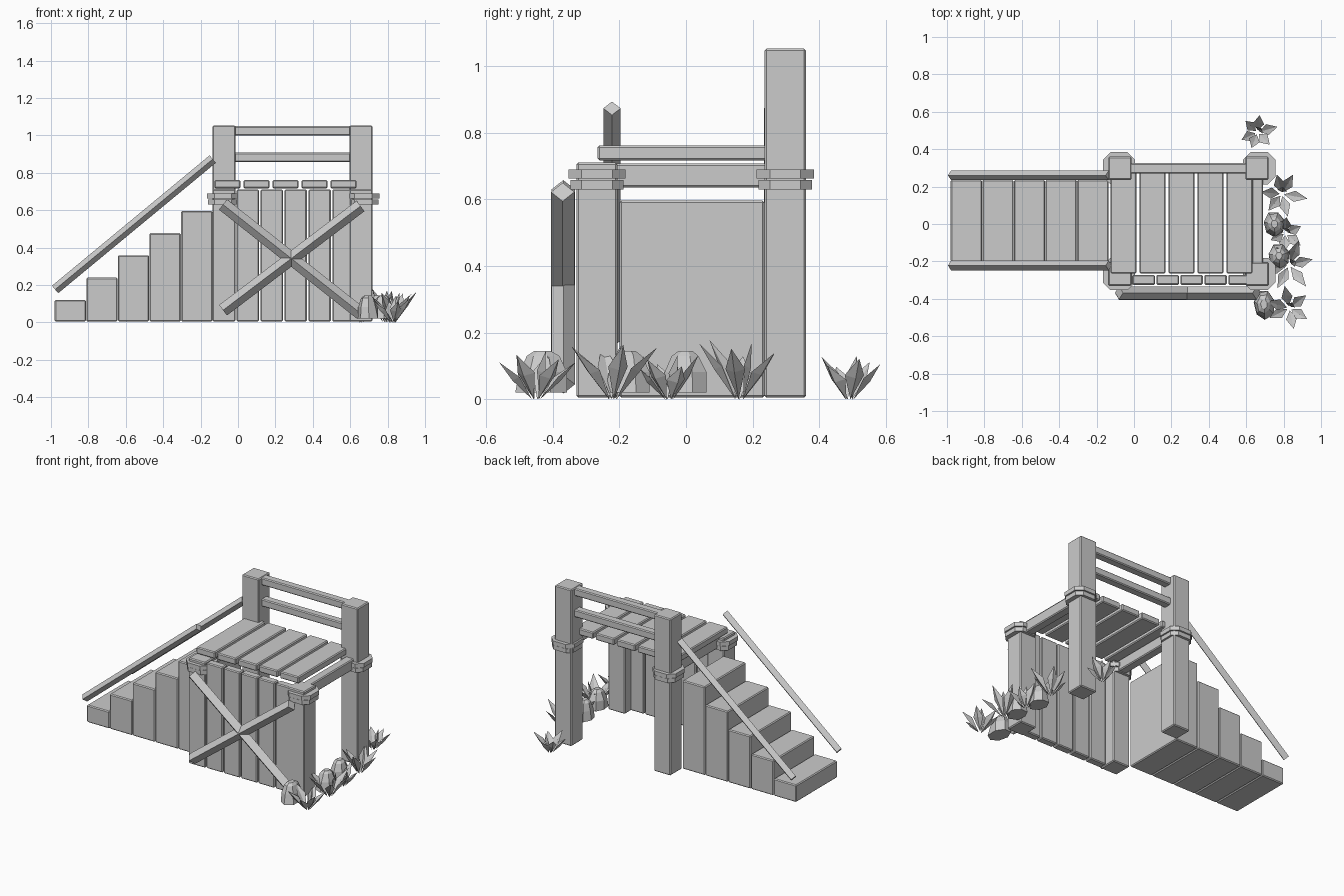
import bpy
import bmesh
import math
import random
from mathutils import Vector

random.seed(4)
cube = bpy.data.objects.get("Cube")
if cube:
    bpy.data.objects.remove(cube, do_unlink=True)

grey = bpy.data.materials.new("plain_grey")
grey.use_nodes = True
grey.diffuse_color = (0.6, 0.6, 0.6, 1)
grey.node_tree.nodes["Principled BSDF"].inputs["Base Color"].default_value = grey.diffuse_color


def finish(name, bm, bevel=0.0):
    bmesh.ops.recalc_face_normals(bm, faces=bm.faces)
    mesh = bpy.data.meshes.new(name)
    bm.to_mesh(mesh)
    bm.free()
    mesh.materials.append(grey)
    obj = bpy.data.objects.new(name, mesh)
    bpy.context.collection.objects.link(obj)
    if bevel:
        mod = obj.modifiers.new("edge_chamfer", "BEVEL")
        mod.width = bevel
        mod.segments = 1
    return obj


def box(name, x, y, z, bevel=0.006):
    """Chamfered box from (low, high) ranges."""
    bm = bmesh.new()
    bmesh.ops.create_cube(bm, size=1)
    for v in bm.verts:
        v.co = Vector([(r[0] + r[1]) / 2 + c * (r[1] - r[0]) for r, c in zip((x, y, z), v.co)])
    return finish(name, bm, bevel)


def loft(bm, rings):
    """Join point rings into a closed solid."""
    loops = [[bm.verts.new(p) for p in ring] for ring in rings]
    n = len(loops[0])
    for a, b in zip(loops, loops[1:]):
        for i in range(n):
            j = (i + 1) % n
            bm.faces.new((a[i], a[j], b[j], b[i]))
    bm.faces.new(loops[0])
    bm.faces.new(loops[-1])


def diamond_beam(name, start, end, half):
    """Square bar turned on its edge, running in an xz plane."""
    a, b = Vector(start), Vector(end)
    side = Vector((0, 1, 0))
    up = (b - a).normalized().cross(side)
    offsets = [side * half, up * half, -side * half, -up * half]
    bm = bmesh.new()
    loft(bm, [[p + o for o in offsets] for p in (a, b)])
    return finish(name, bm)


# Stairs: solid blocks rising towards the platform
for i in range(5):
    x = -0.98 + i * 0.169
    box(f"step_{i + 1}", (x, x + 0.167), (-0.2, 0.235), (0.005, 0.12 + i * 0.119))

# Stair handrails
for name, y in (("front", -0.222), ("back", 0.26)):
    diamond_beam(f"{name}_handrail", (-0.978, y, 0.176), (-0.135, y, 0.873), 0.026)

# Posts with double rope bands
for xname, x in (("right", -0.075), ("left", 0.658)):
    for yname, y, top in (("front", -0.267, 0.71), ("back", 0.298, 1.052)):
        box(f"{yname}_{xname}_post", (x - 0.062, x + 0.062), (y - 0.062, y + 0.062), (0.005, top))
        shift = 0.012 if x > 0 else -0.005
        for k, (low, high, w) in enumerate(((0.63, 0.658, 0.08), (0.662, 0.69, 0.086))):
            c = 0.046
            outline = [(w, -c), (w, c), (c, w), (-c, w), (-w, c), (-w, -c), (-c, -w), (c, -w)]
            bm = bmesh.new()
            loft(bm, [[(x + shift + px, y + py, z) for px, py in outline] for z in (low, high)])
            finish(f"{yname}_{xname}_band_{k + 1}", bm)

# Front wall planks
for i in range(5):
    x = -0.008 + i * 0.128
    box(f"wall_plank_{i + 1}", (x, x + 0.12), (-0.325, -0.272), (0.005, 0.71))

# Deck boards on two bearers
for i in range(5):
    x = -0.125 + i * 0.155
    box(f"deck_board_{i + 1}", (x, x + 0.138), (-0.265, 0.275), (0.717, 0.762))
for name, x in (("right", -0.1), ("left", 0.63)):
    box(f"{name}_bearer", (x, x + 0.06), (-0.23, 0.26), (0.635, 0.708))

# Back guard rails
for name, z in (("lower", 0.857), ("upper", 0.999)):
    box(f"{name}_guard_rail", (-0.03, 0.61), (0.27, 0.325), (z, z + 0.05))

# Crossed braces on the front
diamond_beam("falling_brace", (-0.08, -0.368, 0.63), (0.66, -0.368, 0.045), 0.035)
diamond_beam("rising_brace", (-0.08, -0.37, 0.065), (0.655, -0.37, 0.622), 0.035)


def rock(name, x, y, rx, ry, height):
    bm = bmesh.new()
    rings = []
    for z, r in ((0, 1), (0.5, 0.88), (0.88, 0.6), (1, 0.3)):
        ring = []
        for i in range(7):
            a = i * math.tau / 7 + 0.3
            s = r * random.uniform(0.9, 1.08)
            ring.append((x + rx * s * math.cos(a), y + ry * s * math.sin(a), 0.02 + height * z))
        rings.append(ring)
    loft(bm, rings)
    finish(name, bm)


# Rocks beside the left side
rock("front_rock", 0.695, -0.43, 0.06, 0.085, 0.125)
rock("middle_rock", 0.775, -0.17, 0.06, 0.07, 0.125)
rock("back_rock", 0.75, 0.0, 0.06, 0.07, 0.125)


def leaf(bm, x, y, angle, reach, height, width):
    """Creased pointed blade leaning outwards."""
    out = Vector((math.cos(angle), math.sin(angle), 0))
    side = Vector((-out.y, out.x, 0))
    up = Vector((0, 0, 1))
    foot = Vector((x, y, 0))
    base = bm.verts.new(foot + out * 0.012)
    mid = foot + out * reach * 0.5 + up * height * 0.6
    tip = bm.verts.new(foot + out * reach + up * height)
    fold = out * 0.016 - up * 0.01
    edge = [bm.verts.new(mid + o) for o in (side * width, fold, -side * width, fold * 0.5)]
    for i in range(4):
        for end in (base, tip):
            bm.faces.new((edge[i], edge[(i + 1) % 4], end))


# Leafy plants
plants = [(0.66, 0.49, 0.1, 0.13, 0.3), (0.79, 0.16, 0.125, 0.17, 0.9), (0.81, -0.05, 0.095, 0.13, 0.5),
          (0.83, -0.22, 0.135, 0.16, 0.1), (0.83, -0.45, 0.11, 0.145, 0.6)]
for n, (x, y, reach, height, turn) in enumerate(plants):
    bm = bmesh.new()
    for i in range(6):
        a = turn + i * math.tau / 6 + random.uniform(-0.15, 0.15)
        s = random.uniform(0.85, 1.12)
        leaf(bm, x, y, a, reach * s, height * random.uniform(0.75, 1.05), 0.03)
    leaf(bm, x, y, turn + 0.5, reach * 0.3, height, 0.026)
    finish(f"plant_{n + 1}", bm)
